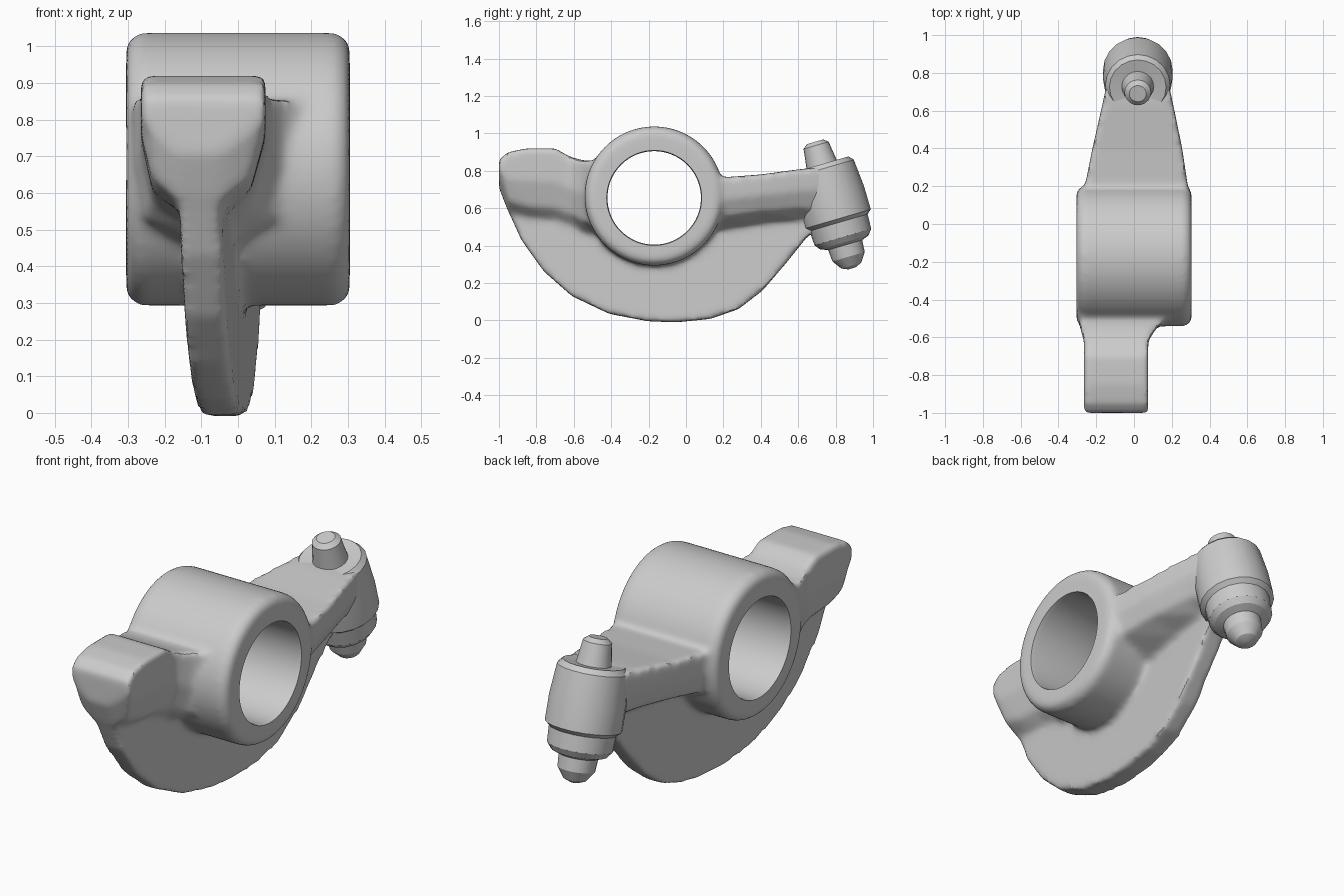
import bpy, bmesh, math
from mathutils import Matrix, Vector

if "Cube" in bpy.data.objects:
    bpy.data.objects.remove(bpy.data.objects["Cube"])


def web_x(y):
    """Centre line of the slanted web."""
    return -0.105 + (y + 0.95) * 0.076


def skin(bm, rings):
    """Closed solid through a list of equal-length point rings."""
    vs = [[bm.verts.new(p) for p in r] for r in rings]
    n = len(vs[0])
    for a, b in zip(vs, vs[1:]):
        for i in range(n):
            j = (i + 1) % n
            bm.faces.new((a[i], a[j], b[j], b[i]))
    bm.faces.new(vs[0])
    bm.faces.new(vs[-1])


def flange(bm, sections):
    """Loft along y; each section narrows underneath to meet the web."""
    rings = []
    for y, x0, x1, z0, z1 in sections:
        c = web_x(y)
        zm = z0 + (z1 - z0) * 0.45
        rings.append([(x0, y, z1), (x1, y, z1), (x1, y, zm), (x1 - .04, y, z0),
                      (c + .06, y, z0 - .06), (c - .06, y, z0 - .06),
                      (x0 + .03, y, z0), (x0, y, zm)])
    skin(bm, rings)


def lathe(bm, profile, start, axis, segs):
    """Solid of revolution from (radius, distance) pairs along an axis."""
    rot = Vector(axis).to_track_quat('Z', 'Y').to_matrix().to_4x4()
    m = Matrix.Translation(start) @ rot
    skin(bm, [[m @ Vector((r * math.cos(2 * math.pi * k / segs),
                           r * math.sin(2 * math.pi * k / segs), t))
               for k in range(segs)] for r, t in profile])


def finish(bm, name):
    bmesh.ops.recalc_face_normals(bm, faces=bm.faces)
    me = bpy.data.meshes.new(name)
    bm.to_mesh(me)
    bm.free()
    ob = bpy.data.objects.new(name, me)
    bpy.context.collection.objects.link(ob)
    return ob


def select(ob):
    bpy.ops.object.select_all(action='DESELECT')
    ob.select_set(True)
    bpy.context.view_layer.objects.active = ob


CY, CZ = -0.17, 0.665

# Rocker body: sleeve, web, pad and arm fused and blended together
bm = bmesh.new()
lathe(bm, [(.345, 0), (.372, .035), (.372, .575), (.345, .61)],
      (-.305, CY, CZ), (1, 0, 0), 64)

web = [(-1.0, .84), (-.995, .75), (-.957, .6), (-.88, .43), (-.76, .262),
       (-.61, .13), (-.41, .035), (-.2, -.005), (-.05, -.01), (.13, .008),
       (.28, .06), (.41, .16), (.53, .3), (.65, .45), (.75, .5),
       (.75, .68), (.2, .66), (-.17, .7), (-.6, .75), (-.95, .85)]
skin(bm, [[(web_x(y) + s, y, z) for y, z in web] for s in (-.058, .058)])

flange(bm, [(-1.0, -.265, .075, .77, .86), (-.95, -.265, .075, .64, .9),
            (-.85, -.265, .075, .61, .92), (-.7, -.265, .075, .6, .92),
            (-.62, -.265, .075, .57, .875), (-.55, -.285, .12, .53, .855),
            (-.42, -.3, .28, .5, .85)])
flange(bm, [(.08, -.29, .29, .52, .84), (.2, -.26, .285, .55, .765),
            (.4, -.22, .255, .58, .78), (.62, -.17, .21, .6, .81),
            (.76, -.14, .18, .6, .82)])
body = finish(bm, "rocker_body")

# Bore cutter with slightly flared mouths
bm = bmesh.new()
lathe(bm, [(.27, 0), (.25, .12), (.25, .68), (.27, .8)],
      (-.4, CY, CZ - .01), (1, 0, 0), 64)
cutter = finish(bm, "bore_cutter")
cutter.hide_render = True
cutter.hide_set(True)

rem = body.modifiers.new("fuse", 'REMESH')
rem.mode = 'VOXEL'
rem.voxel_size = 0.014
smo = body.modifiers.new("blend", 'SMOOTH')
smo.factor = 0.5
smo.iterations = 12
cut = body.modifiers.new("bore", 'BOOLEAN')
cut.operation = 'DIFFERENCE'
cut.solver = 'EXACT'
cut.object = cutter
select(body)
for name in ("fuse", "blend", "bore"):
    bpy.ops.object.modifier_apply(modifier=name)
bpy.ops.object.shade_smooth_by_angle(angle=math.radians(35))

# Adjuster boss with stud on top, lock collar and tip below
bm = bmesh.new()
lathe(bm, [(.045, 0), (.07, .02), (.075, .06), (.085, .13), (.15, .125),
           (.172, .15), (.185, .3), (.185, .43), (.162, .45), (.158, .53),
           (.135, .56), (.095, .575), (.09, .64), (.055, .69), (.02, .705)],
      (.02, .69, .955), (0, .28, -.96), 20)
adjuster = finish(bm, "adjuster_boss")
select(adjuster)
bpy.ops.object.shade_smooth_by_angle(angle=math.radians(30))
